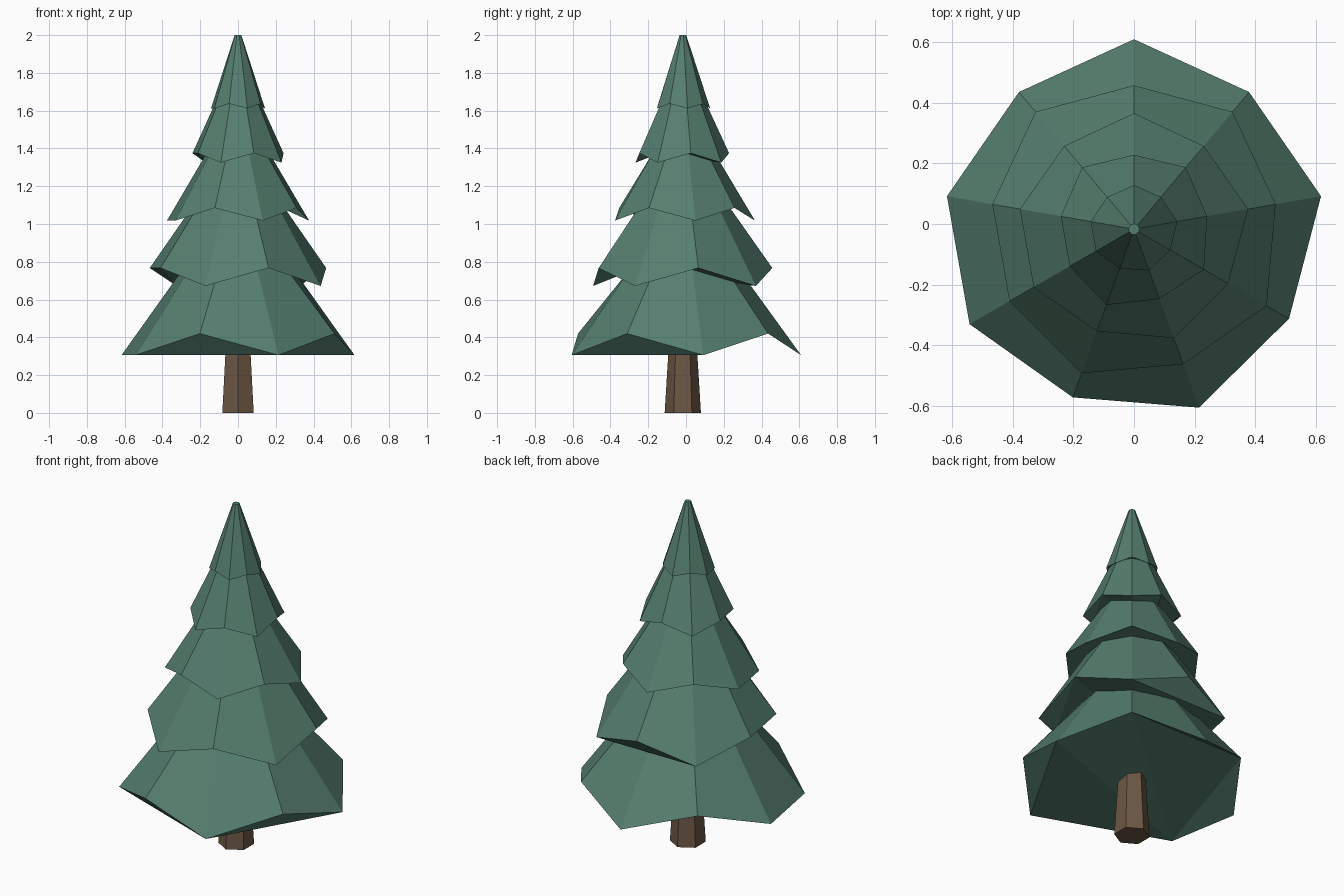
import bpy
from math import cos, sin, radians

if "Cube" in bpy.data.objects:
    bpy.data.objects.remove(bpy.data.objects["Cube"])

CY = -0.017   # tree axis sits slightly in front of the origin


def material(name, rgb):
    m = bpy.data.materials.new(name)
    m.diffuse_color = (*rgb, 1)
    m.use_nodes = True
    m.node_tree.nodes["Principled BSDF"].inputs["Base Color"].default_value = m.diffuse_color
    return m


def add_object(name, verts, faces, mat):
    me = bpy.data.meshes.new(name)
    me.from_pydata(verts, [], faces)
    me.materials.append(mat)
    ob = bpy.data.objects.new(name, me)
    bpy.context.collection.objects.link(ob)
    return ob


def polar(r, deg, z):
    return (r * cos(radians(deg)), CY + r * sin(radians(deg)), z)


green = material("needles", (0.092, 0.21, 0.16))
brown = material("bark", (0.15, 0.095, 0.058))

N = 9
ANGLES = [-150 + 40 * i for i in range(N)]


def underside(ears):
    """Fold down the ear corners, then fan the remaining rim from corner 0."""
    rest = [i for i in range(N) if i not in ears]
    faces = [((i + 1) % N, i, i - 1) for i in ears]
    return faces + [(b, a, 0) for a, b in zip(rest[1:], rest[2:])]


def tier(name, even, odd, top, ears=None):
    """Nine-sided skirt with a zigzag rim; even/odd/top are (radius, z)."""
    rim = [polar(r, a, z) for i, a in enumerate(ANGLES)
           for r, z in [odd if i % 2 else even]]
    verts = rim + [polar(top[0], a, top[1]) for a in ANGLES]
    faces = [(i, (i + 1) % N, N + (i + 1) % N, N + i) for i in range(N)]
    faces.append(tuple(range(N, 2 * N)))
    faces += underside(ears) if ears else [tuple(range(N - 1, -1, -1))]
    add_object(name, verts, faces, green)


# Five skirts; alternate tiers swap which rim corners droop
tier("branch_tier_1", (0.626, 0.306), (0.590, 0.42), (0.29, 0.77), [1, 3, 6])
tier("branch_tier_2", (0.474, 0.767), (0.505, 0.672), (0.24, 1.10), [1, 3, 6])
tier("branch_tier_3", (0.382, 1.018), (0.358, 1.085), (0.16, 1.39))
tier("branch_tier_4", (0.245, 1.375), (0.266, 1.325), (0.125, 1.635), [1, 3])
tier("branch_tier_5", (0.145, 1.612), (0.138, 1.637), (0.018, 2.0))

# Tapered six-sided trunk
hexa = [30 + 60 * i for i in range(6)]
verts = [polar(0.096, a, 0) for a in hexa] + [polar(0.074, a, 0.36) for a in hexa]
faces = [(i, (i + 1) % 6, 6 + (i + 1) % 6, 6 + i) for i in range(6)]
faces += [tuple(range(5, -1, -1)), tuple(range(6, 12))]
add_object("trunk", verts, faces, brown)
